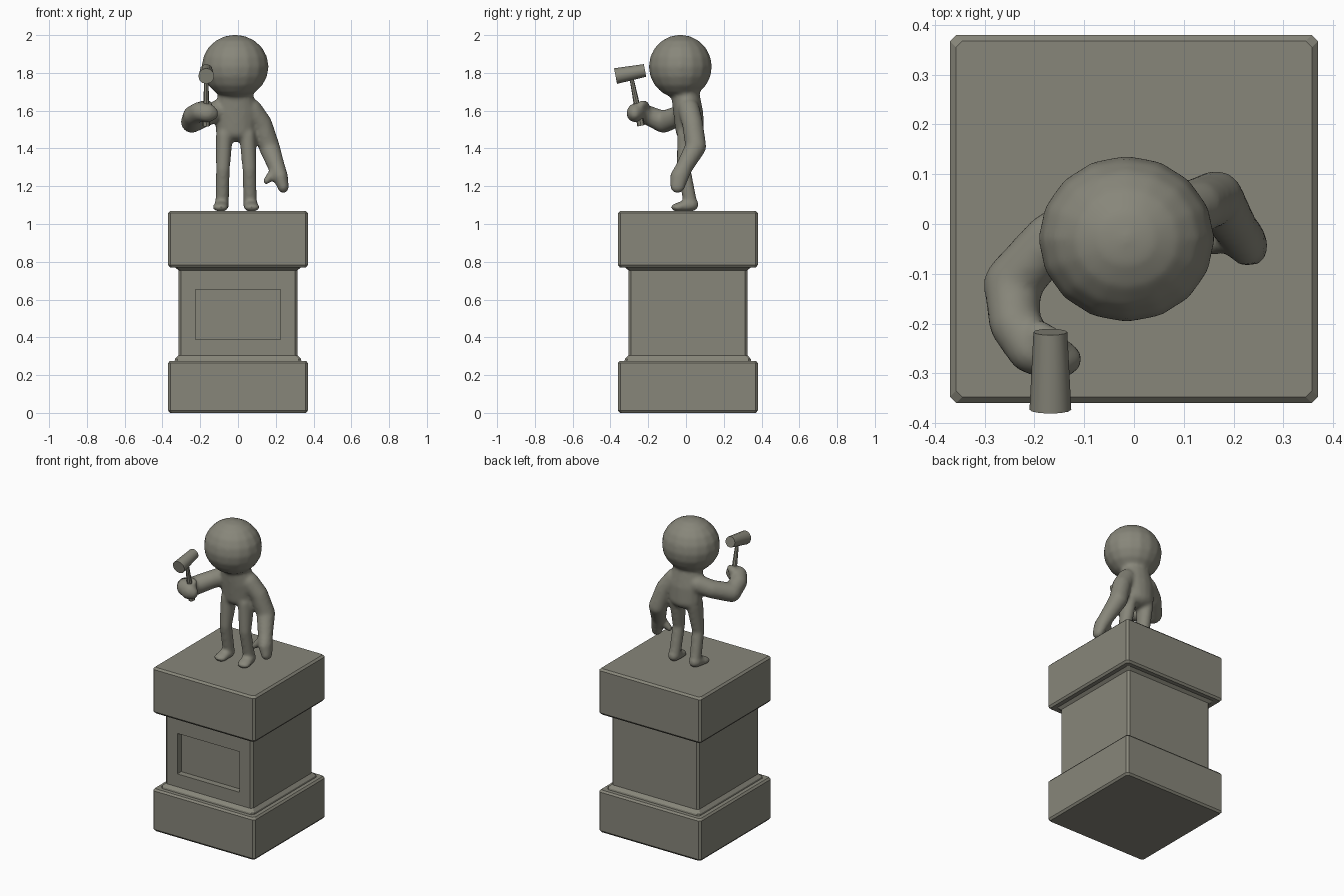
import bpy, bmesh, math
from mathutils import Vector, Matrix

if "Cube" in bpy.data.objects:
    bpy.data.objects.remove(bpy.data.objects["Cube"])

stone = bpy.data.materials.new("grey_stone")
stone.diffuse_color = (0.245, 0.24, 0.195, 1)
stone.use_nodes = True
stone.node_tree.nodes["Principled BSDF"].inputs["Base Color"].default_value = stone.diffuse_color


def make_object(name, bm, smooth=False):
    bmesh.ops.recalc_face_normals(bm, faces=bm.faces[:])
    me = bpy.data.meshes.new(name)
    bm.to_mesh(me)
    bm.free()
    me.materials.append(stone)
    for p in me.polygons:
        p.use_smooth = smooth
    ob = bpy.data.objects.new(name, me)
    bpy.context.collection.objects.link(ob)
    return ob


def chain(bm, *knots):
    """Convex links between ellipsoids; a knot is ((x, y, z), (rx, ry, rz) or r)."""
    pairs = list(zip(knots, knots[1:])) or [(knots[0],)]
    for pair in pairs:
        part = bmesh.new()
        for pos, r in pair:
            scale = Vector(r) if isinstance(r, tuple) else Vector((r, r, r))
            m = Matrix.Translation(pos) @ Matrix.Diagonal(scale).to_4x4()
            bmesh.ops.create_uvsphere(part, u_segments=16, v_segments=10, radius=1, matrix=m)
        if len(pair) > 1:
            hull = bmesh.ops.convex_hull(part, input=part.verts[:])
            junk = {g for g in hull["geom_interior"] + hull["geom_unused"]
                    if isinstance(g, bmesh.types.BMVert)}
            bmesh.ops.delete(part, geom=list(junk), context='VERTS')
        bmesh.ops.recalc_face_normals(part, faces=part.faces[:])
        tmp = bpy.data.meshes.new("tmp")
        part.to_mesh(tmp)
        part.free()
        bm.from_mesh(tmp)
        bpy.data.meshes.remove(tmp)


def cone_between(name, a, b, ra, rb, sides):
    a, b = Vector(a), Vector(b)
    bm = bmesh.new()
    m = Matrix.Translation((a + b) / 2) @ (b - a).to_track_quat('Z', 'Y').to_matrix().to_4x4()
    bmesh.ops.create_cone(bm, cap_ends=True, segments=sides, radius1=ra, radius2=rb,
                          depth=(b - a).length, matrix=m)
    ob = make_object(name, bm, True)
    bpy.context.view_layer.objects.active = ob
    ob.select_set(True)
    bpy.ops.object.shade_smooth_by_angle(angle=math.radians(40))
    ob.select_set(False)
    return ob


# Pedestal: square profile with chamfered corners (half width, height)
profile = [(.36, 0), (.37, .013), (.37, .264), (.36, .276), (.335, .276), (.333, .286),
           (.315, .305), (.315, .755), (.333, .77), (.36, .77), (.37, .783), (.37, 1.058), (.358, 1.07)]
bm = bmesh.new()
rings = []
for h, z in profile:
    k = h - .013
    corners = [(h, -k), (h, k), (k, h), (-k, h), (-h, k), (-h, -k), (-k, -h), (k, -h)]
    rings.append([bm.verts.new((x, y + .01, z)) for x, y in corners])
for lo, hi in zip(rings, rings[1:]):
    for i in range(8):
        j = (i + 1) % 8
        bm.faces.new((lo[i], lo[j], hi[j], hi[i]))
bm.faces.new(rings[0][::-1])
bm.faces.new(rings[-1])
pedestal = make_object("pedestal", bm)

# Recessed panel in the front
bm = bmesh.new()
bmesh.ops.create_cube(bm, size=1, matrix=Matrix.Translation((0, -.31, .522)) @
                      Matrix.Diagonal((.45, .09, .265, 1)))
cutter = make_object("panel_cutter", bm)
cutter.hide_render = True
cutter.hide_set(True)
cut = pedestal.modifiers.new("panel", 'BOOLEAN')
cut.operation = 'DIFFERENCE'
cut.solver = 'EXACT'
cut.object = cutter

# Figure: head, torso, limbs blended into one skin
bm = bmesh.new()
chain(bm, ((-.015, -.03, 1.833), (.178, .168, .169)))
chain(bm, ((-.013, -.005, 1.70), (.09, .075, .06)),
      ((-.01, .012, 1.59), (.115, .08, .06)),
      ((-.01, .02, 1.49), (.108, .075, .055)))
for s in (-1, 1):
    chain(bm, (((s * .062) - .01, .012, 1.47), (.045, .06, .05)),
          ((s * .07 - .01, -.012, 1.29), .037),
          ((s * .074 - .01, .022, 1.12), .036))
    chain(bm, ((s * .076 - .01, .028, 1.103), (.038, .04, .036)),
          ((s * .083 - .01, -.045, 1.088), (.042, .036, .022)))
# Lowered arm with thumb
chain(bm, ((.07, .015, 1.605), .058), ((.125, .035, 1.53), .056),
      ((.165, .052, 1.41), .056), ((.205, -.01, 1.30), .045),
      ((.225, -.035, 1.25), (.04, .05, .045)), ((.24, -.045, 1.195), (.03, .038, .032)))
chain(bm, ((.19, -.03, 1.27), .028), ((.15, -.045, 1.228), .019))
# Raised arm with fist
chain(bm, ((-.09, .012, 1.605), .058), ((-.165, -.03, 1.575), .055),
      ((-.245, -.12, 1.54), .058), ((-.24, -.2, 1.575), .052),
      ((-.205, -.25, 1.595), .052), ((-.16, -.27, 1.588), (.05, .045, .05)))
chain(bm, ((-.17, -.275, 1.585), (.045, .04, .045)), ((-.13, -.272, 1.585), (.026, .03, .035)))
chain(bm, ((-.19, -.22, 1.625), .028), ((-.155, -.232, 1.635), .02))
figure = make_object("figure", bm, True)
remesh = figure.modifiers.new("blend", 'REMESH')
remesh.mode = 'VOXEL'
remesh.voxel_size = .01
remesh.use_smooth_shade = True
soften = figure.modifiers.new("soften", 'SMOOTH')
soften.factor = .5
soften.iterations = 7

# Hammer
cone_between("hammer_handle", (-.168, -.238, 1.52), (-.168, -.292, 1.79), .02, .01, 8)
cone_between("hammer_head", (-.168, -.373, 1.783), (-.168, -.217, 1.813), .042, .034, 12)
